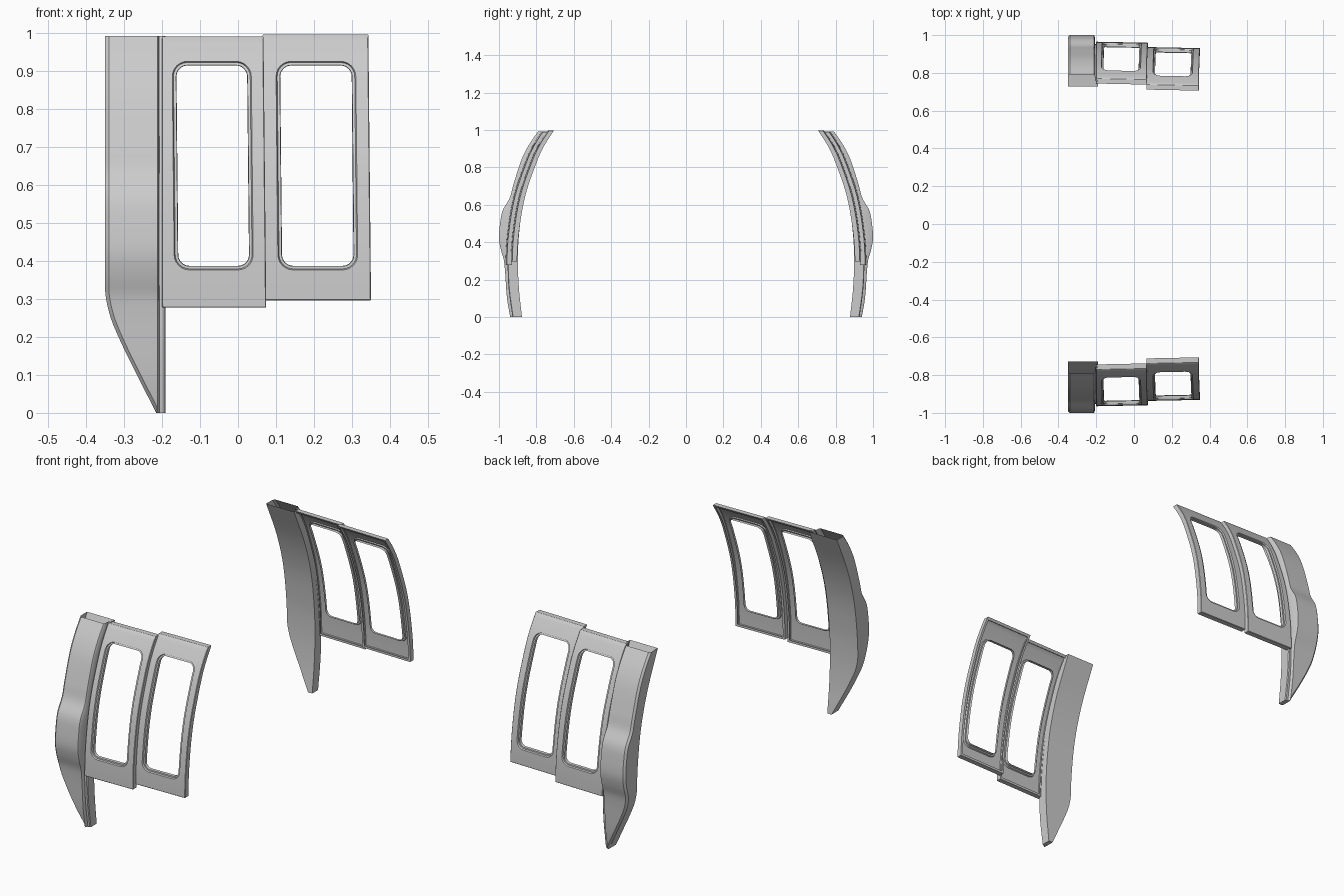
import bpy, bmesh, math
from mathutils import Vector

if "Cube" in bpy.data.objects:
    bpy.data.objects.remove(bpy.data.objects["Cube"])


def curve(pts):
    """Smooth interpolation through (z, value) points."""
    def slope(i):
        a, b = pts[max(i - 1, 0)], pts[min(i + 1, len(pts) - 1)]
        return (b[1] - a[1]) / (b[0] - a[0])

    def f(z):
        i = 0
        while i < len(pts) - 2 and z > pts[i + 1][0]:
            i += 1
        (z0, v0), (z1, v1) = pts[i], pts[i + 1]
        h = z1 - z0
        t = (z - z0) / h
        return ((2*t**3 - 3*t**2 + 1) * v0 + (t**3 - 2*t**2 + t) * h * slope(i)
                + (3*t**2 - 2*t**3) * v1 + (t**3 - t**2) * h * slope(i + 1))
    return f


# Side profiles: distance from the centre plane against height
panel_y = curve([(0, .94), (.15, .96), (.28, .965), (.45, .955), (.65, .92),
                 (.84, .855), (.92, .817), (1, .765)])
inner_y = curve([(0, .877), (.15, .893), (.3, .899), (.45, .892), (.63, .866),
                 (.8, .815), (1, .725)])
outer_y = curve([(0, .94), (.1, .957), (.3, .973), (.36, .99), (.42, 1.0), (.5, .994),
                 (.57, .98), (.635, .943), (.7, .925), (.84, .88), (.92, .84), (1, .785)])
edge_x = curve([(0, -.215), (.1, -.266), (.19, -.31), (.26, -.338), (.33, -.35), (1, -.35)])


def finish(name, bm, angle):
    me = bpy.data.meshes.new(name)
    bm.to_mesh(me)
    bm.free()
    ob = bpy.data.objects.new(name, me)
    bpy.context.collection.objects.link(ob)
    m = ob.modifiers.new("Mirror", 'MIRROR')
    m.use_axis = (False, True, False)
    m.use_mirror_merge = False
    bpy.ops.object.select_all(action='DESELECT')
    ob.select_set(True)
    bpy.context.view_layer.objects.active = ob
    bpy.ops.object.shade_smooth_by_angle(angle=math.radians(angle))
    return ob


def ring(bm, box, inset, radius, depth, seg=6):
    """Rounded rectangle loop in the x-z plane, depth stored in y."""
    x0, x1, z0, z1 = box
    x0, x1, z0, z1 = x0 + inset, x1 - inset, z0 + inset, z1 - inset
    r = radius
    corners = [(x1 - r, z0 + r, -90), (x1 - r, z1 - r, 0),
               (x0 + r, z1 - r, 90), (x0 + r, z0 + r, 180)]
    out = []
    for cx, cz, a0 in corners:
        for k in range(seg + 1):
            a = math.radians(a0 + 90 * k / seg)
            out.append(bm.verts.new((cx + r * math.cos(a), depth, cz + r * math.sin(a))))
    return out


def window_panel(name, box, hole, shift):
    bm = bmesh.new()
    rings = [ring(bm, box, .012, .002, -.028),     # return lip
             ring(bm, box, 0, .003, -.028),        # edge flange
             ring(bm, box, 0, .003, -.002),
             ring(bm, box, .002, .003, 0),         # outer skin
             ring(bm, hole, 0, .04, 0),
             ring(bm, hole, .003, .037, -.007),    # recessed window rim
             ring(bm, hole, .010, .030, -.007),
             ring(bm, hole, .011, .029, -.022)]
    for a, b in zip(rings, rings[1:]):
        n = len(a)
        for i in range(n):
            j = (i + 1) % n
            bm.faces.new((b[i], b[j], a[j], a[i]))
    # Slice horizontally, then bend onto the side profile
    for k in range(1, 36):
        z = box[2] + (box[3] - box[2]) * k / 36
        bmesh.ops.bisect_plane(bm, geom=bm.verts[:] + bm.edges[:] + bm.faces[:],
                               dist=1e-5, plane_co=Vector((0, 0, z)),
                               plane_no=Vector((0, 0, 1)))
    for v in bm.verts:
        x, d, z = v.co
        v.co = (x - .007 * (z - .3) / .7 * (x > -.19),
                panel_y(z) + shift - .02 * (x - box[0]) + d, z)
    return finish(name, bm, 30)


window_panel("rear_window_panel", (-.2, .074, .277, .99), (-.167, .041, .376, .925), 0)
window_panel("front_window_panel", (.072, .35, .296, .996), (.106, .316, .376, .925), -.028)

# Hollow bulged pillar with a stepped strip along its side
bm = bmesh.new()
levels = []
N = 60
for k in range(N + 1):
    z = .992 * k / N
    xl = max(edge_x(z), -.35)
    yi, yo, ys = inner_y(z), outer_y(z), panel_y(z) - .012
    sec = [(xl, yi), (-.191, yi), (-.191, ys - .004), (-.195, ys), (-.206, ys),
           (-.208, yo - .006), (-.212, yo), (min(xl + .01, -.2135), yo), (xl, yo - .01)]
    levels.append([bm.verts.new((x, y, z)) for x, y in sec])
for lo, hi in zip(levels, levels[1:]):
    n = len(lo)
    for i in range(n):
        j = (i + 1) % n
        bm.faces.new((lo[i], lo[j], hi[j], hi[i]))
bm.faces.new(levels[0][::-1])
finish("bulged_pillar", bm, 35)
